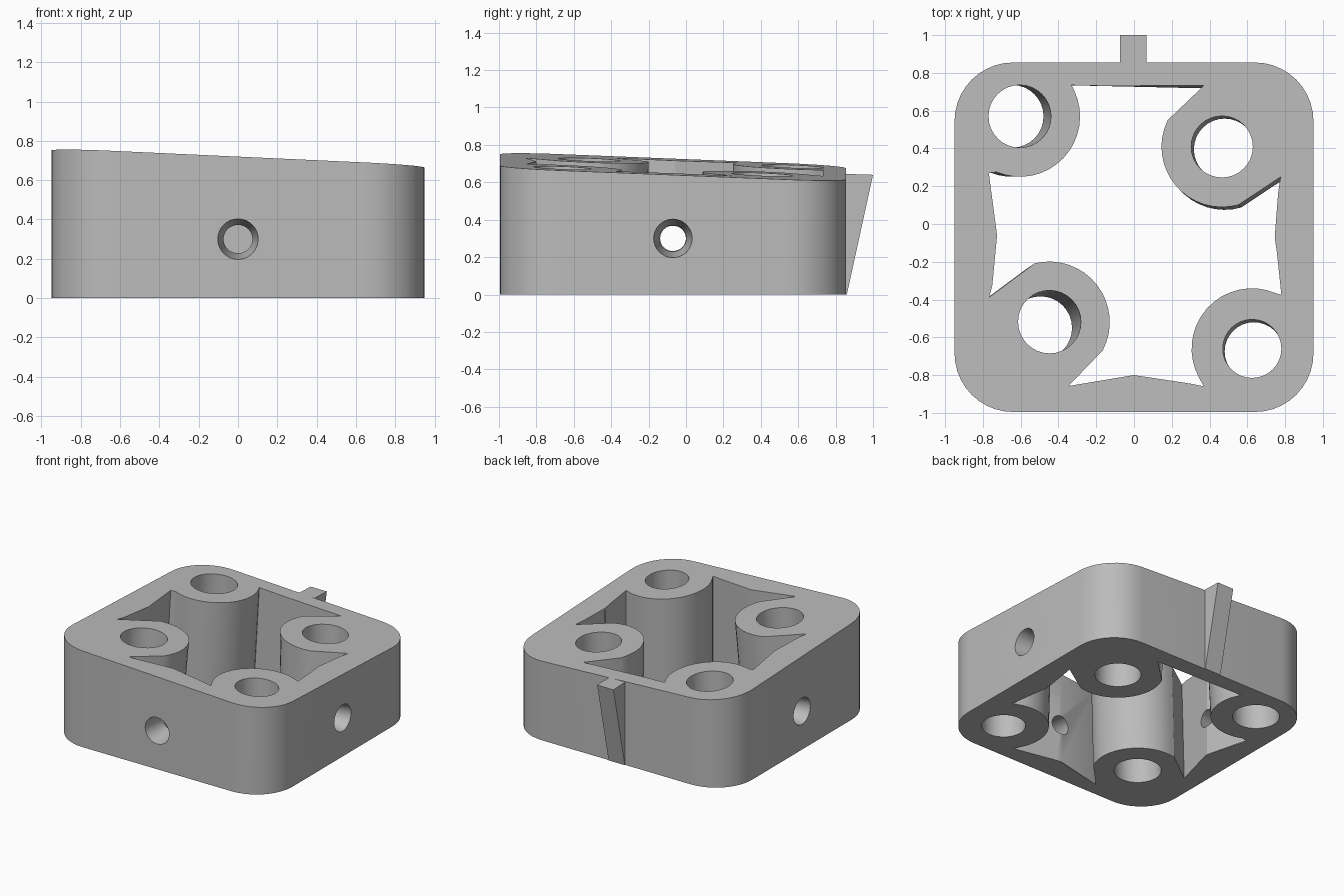
import bpy, bmesh
from math import radians, cos, sin, pi
from mathutils import Vector, Matrix

if "Cube" in bpy.data.objects:
    bpy.data.objects.remove(bpy.data.objects["Cube"], do_unlink=True)

grey = bpy.data.materials.new("plain grey")
grey.use_nodes = True
COLOUR = (0.5, 0.5, 0.5, 1)
grey.diffuse_color = COLOUR
grey.node_tree.nodes["Principled BSDF"].inputs["Base Color"].default_value = COLOUR

MID_Y = -0.07


def rim_height(x, y):
    return 0.68 - 0.046 * x - 0.04 * y


def arc(centre, radius, start, end, steps):
    angles = [radians(start + (end - start) * i / steps) for i in range(steps + 1)]
    return [Vector((centre[0] + radius * cos(a), centre[1] + radius * sin(a))) for a in angles]


def finish(name, bm):
    bmesh.ops.recalc_face_normals(bm, faces=bm.faces)
    mesh = bpy.data.meshes.new(name)
    bm.to_mesh(mesh)
    bm.free()
    mesh.materials.append(grey)
    obj = bpy.data.objects.new(name, mesh)
    bpy.context.collection.objects.link(obj)
    return obj


def loft(name, lower, upper):
    """Closed solid between two matching rings of points."""
    bm = bmesh.new()
    low = [bm.verts.new(p) for p in lower]
    high = [bm.verts.new(p) for p in upper]
    bm.faces.new(low)
    bm.faces.new(high)
    for i in range(len(low)):
        j = (i + 1) % len(low)
        bm.faces.new((low[i], low[j], high[j], high[i]))
    return finish(name, bm)


def leaning_cutter(name, points, shifts):
    """Tall cutter whose points lean by their shift between rim and base."""
    rings = []
    for z in (-0.1, 0.9):
        lean = (0.68 - z) / 0.68
        rings.append([(*(p + Vector(s) * lean), z) for p, s in zip(points, shifts)])
    return loft(name, *rings)


def cut(body, cutter):
    cutter.hide_render = True
    mod = body.modifiers.new("cut", "BOOLEAN")
    mod.operation = "DIFFERENCE"
    mod.solver = "EXACT"
    mod.object = cutter
    bpy.ops.object.select_all(action="DESELECT")
    bpy.context.view_layer.objects.active = body
    body.select_set(True)
    bpy.ops.object.modifier_apply(modifier=mod.name)
    bpy.data.objects.remove(cutter, do_unlink=True)


# Rounded block with a sloping rim
outline = []
for i, (sx, sy) in enumerate(((1, 1), (-1, 1), (-1, -1), (1, -1))):
    outline += arc((sx * 0.64, MID_Y + sy * 0.615), 0.31, 90 * i, 90 * i + 90, 10)
block = loft("block", [(p.x, p.y, 0) for p in outline],
             [(p.x, p.y, rim_height(p.x, p.y)) for p in outline])

# Posts: centre, bore radius, lean, arc angles, wall points before and after
posts = [
    ((-0.45, -0.52), 0.167, (-0.045, -0.03), (104, -28), (-0.77, -0.39), (-0.35, -0.86)),
    ((0.625, -0.66), 0.155, (0.01, -0.015), (210, 67), (0.37, -0.86), (0.78, -0.375)),
    ((0.465, 0.41), 0.163, (0.015, -0.015), (-74, -206), (0.775, 0.25), (0.37, 0.735)),
    ((-0.605, 0.57), 0.166, (-0.04, 0), (25, -113), (-0.33, 0.735), (-0.77, 0.27)),
]
# Wall ridge that follows each post (the back wall is flat)
ridges = [(0, -0.8), (0.745, -0.07), None, (-0.725, -0.06)]

# Cavity between the posts
points, shifts = [], []
for (centre, bore, lean, span, before, after), ridge in zip(posts, ridges):
    ring = [Vector(before)] + arc(centre, 0.32, *span, 16) + [Vector(after)]
    points += ring
    shifts += [lean] * len(ring)
    if ridge:
        points.append(Vector(ridge))
        shifts.append((0, 0))
cut(block, leaning_cutter("cavity_cutter", points, shifts))

# Leaning bores through the posts
for centre, bore, lean, *rest in posts:
    ring = arc(centre, bore, 0, 360, 32)[:-1]
    cut(block, leaning_cutter("bore_cutter", ring, [lean] * len(ring)))

# Tapered holes in the front and side walls
for direction, reach in (((0, -1, 0), 0.925), ((1, 0, 0), 0.95), ((-1, 0, 0), 0.95)):
    d = Vector(direction)
    place = Matrix.Translation(Vector((0, MID_Y, 0.3)) + d * (reach - 0.1))
    turn = d.to_track_quat("Z", "Y").to_matrix().to_4x4()
    bm = bmesh.new()
    bmesh.ops.create_cone(bm, cap_ends=True, segments=32, radius1=0.063, radius2=0.111,
                          depth=0.3, matrix=place @ turn)
    cut(block, finish("wall_hole_cutter", bm))

bpy.ops.object.select_all(action="DESELECT")
block.select_set(True)
bpy.context.view_layer.objects.active = block
bpy.ops.object.shade_smooth_by_angle(angle=radians(25))

# Wedge tab on the back
side = [(0.85, 0), (0.86, 0), (1.0, 0.64), (0.85, 0.645)]
loft("back_tab", [(-0.075, y, z) for y, z in side], [(0.065, y, z) for y, z in side])
